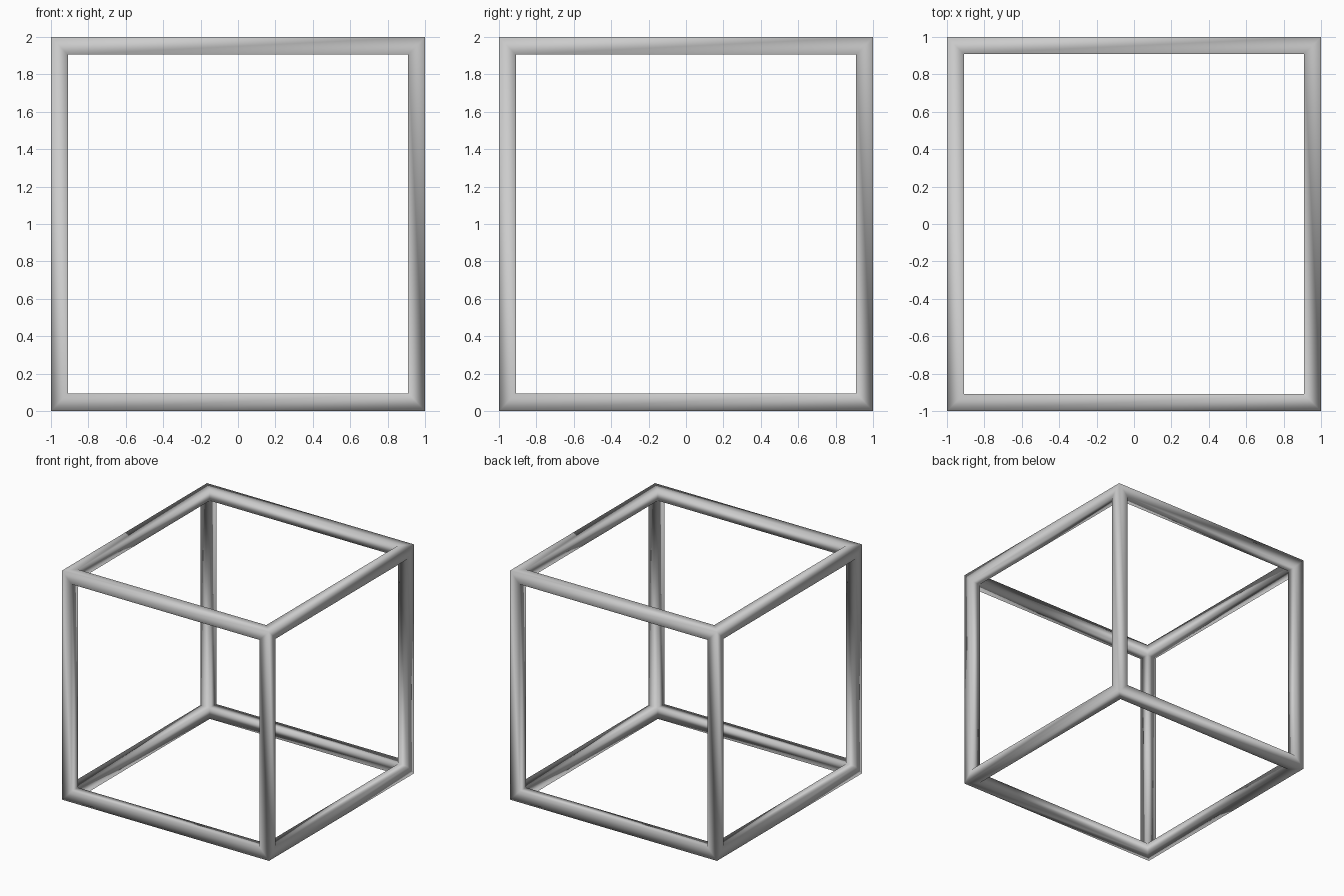
import bpy, bmesh
from mathutils import Vector

if "Cube" in bpy.data.objects:
    bpy.data.objects.remove(bpy.data.objects["Cube"])

INNER = Vector((0.91, 0.91, 0.905))   # half size of the opening on each axis

# Start from a box and open a window in every side
bm = bmesh.new()
bmesh.ops.create_cube(bm, size=2)
sides = list(bm.faces)
bmesh.ops.inset_individual(bm, faces=sides, thickness=0.09, use_even_offset=True)
bmesh.ops.delete(bm, geom=sides, context='FACES_ONLY')
for v in bm.verts:
    for i in range(3):
        if 0.5 < abs(v.co[i]) < 0.99:
            v.co[i] = INNER[i] if v.co[i] > 0 else -INNER[i]

# Fold each window rim inwards to the eight inner corners, giving square bars
rims = [e for e in bm.edges if e.is_boundary]
new = bmesh.ops.extrude_edge_only(bm, edges=rims)["geom"]
for v in new:
    if isinstance(v, bmesh.types.BMVert):
        v.co = Vector([INNER[i] if v.co[i] > 0 else -INNER[i] for i in range(3)])
bmesh.ops.remove_doubles(bm, verts=bm.verts, dist=0.001)
bmesh.ops.recalc_face_normals(bm, faces=bm.faces)
for f in bm.faces:
    f.smooth = True

# Cube frame object, standing on the ground
mesh = bpy.data.meshes.new("cube_frame")
bm.to_mesh(mesh)
bm.free()
frame = bpy.data.objects.new("cube_frame", mesh)
frame.location.z = 1
bpy.context.collection.objects.link(frame)
